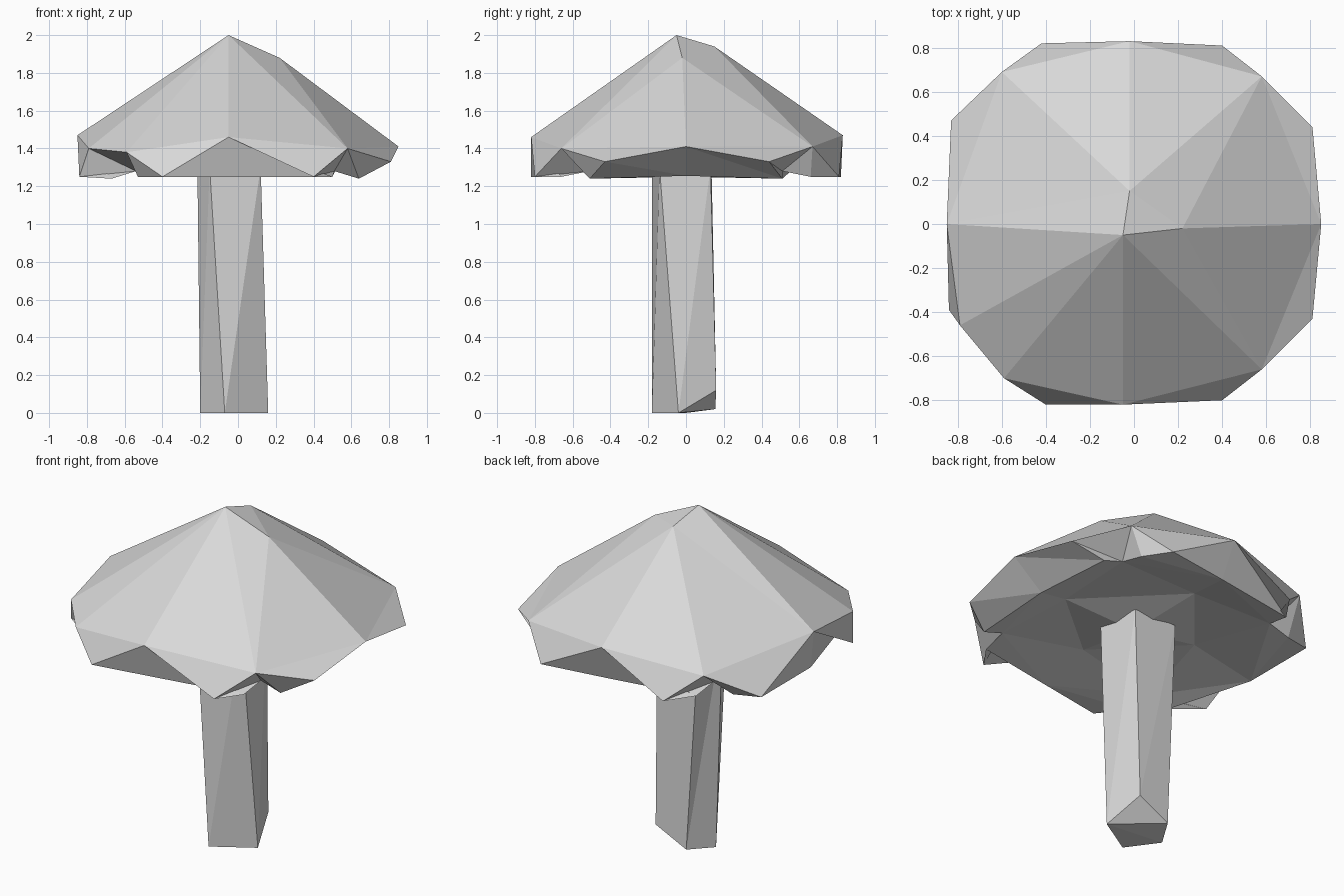
import bpy
import bmesh
from mathutils import Vector

default_cube = bpy.data.objects.get("Cube")
if default_cube:
    bpy.data.objects.remove(default_cube, do_unlink=True)

shade = (0.69, 0.69, 0.69, 1)
grey = bpy.data.materials.new("plain_grey")
grey.use_nodes = True
grey.diffuse_color = shade
grey.node_tree.nodes["Principled BSDF"].inputs["Base Color"].default_value = shade


def build_object(name, faces):
    """Make a flat shaded mesh from faces given as loops of points."""
    bm = bmesh.new()
    for loop in faces:
        bm.faces.new([bm.verts.new(Vector(point)) for point in loop])
    bmesh.ops.remove_doubles(bm, verts=bm.verts, dist=0.001)
    bmesh.ops.triangulate(bm, faces=bm.faces)
    bmesh.ops.recalc_face_normals(bm, faces=bm.faces)
    mesh = bpy.data.meshes.new(name)
    bm.to_mesh(mesh)
    bm.free()
    mesh.materials.append(grey)
    bpy.context.collection.objects.link(bpy.data.objects.new(name, mesh))


# Cap: peaks and the scalloped rim, counter-clockwise from the front arch
peak = (-0.05, -0.05, 2.0)
back_peak = (-0.02, 0.15, 1.94)
side_peak = (0.22, -0.02, 1.88)
front_arch = (-0.05, -0.82, 1.46)
left_arch = (0.85, 0, 1.41)
back_arch = (-0.02, 0.83, 1.47)
right_arch = (-0.85, 0, 1.47)
front_left = [(0.4, -0.8, 1.25), (0.58, -0.66, 1.4), (0.81, -0.43, 1.33)]
back_left = [(0.81, 0.44, 1.33), (0.58, 0.67, 1.41), (0.4, 0.81, 1.25)]
back_right = [(-0.42, 0.82, 1.25), (-0.6, 0.69, 1.4), (-0.83, 0.47, 1.25)]
front_right = [(-0.84, -0.39, 1.25), (-0.79, -0.46, 1.4),
               (-0.59, -0.7, 1.38), (-0.4, -0.82, 1.25)]
arches = [front_arch, left_arch, back_arch, right_arch]
corners = [front_left, back_left, back_right, front_right]

faces = []

# Upper slopes fan out from the three peaks to the high rim points
fans = [
    (peak, [right_arch, front_right[1], front_right[2], front_arch, front_left[1]]),
    (side_peak, [front_left[1], left_arch, back_left[1]]),
    (back_peak, [back_left[1], back_arch, back_right[1], right_arch]),
]
for top, rim in fans:
    faces += [(top, a, b) for a, b in zip(rim, rim[1:])]
faces += [(peak, front_left[1], side_peak), (side_peak, back_left[1], back_peak),
          (back_peak, right_arch, peak), (peak, side_peak, back_peak)]

# Hanging corner flaps, folded skirt and hollow underside, one quadrant at a time
inner_arches = [(0, -0.75, 1.25), (0.66, 0, 1.255), (0, 0.75, 1.25), (-0.83, 0, 1.25)]
hollow_ring = [(0, -0.43, 1.33), (0.43, -0.07, 1.33), (-0.07, 0.43, 1.33), (-0.43, 0, 1.33)]
signs = [(1, -1), (1, 1), (-1, 1), (-1, -1)]
stem_joint = (0, 0, 1.26)
for i, corner in enumerate(corners):
    j = (i + 1) % len(corners)
    sx, sy = signs[i]
    shift = -0.03 if sx < 0 else 0
    tips = [(sx * 0.5 + shift, sy * 0.66, 1.25), (sx * 0.51 + shift, sy * 0.51, 1.28),
            (sx * 0.64 + shift, sy * 0.51, 1.24)]
    if i % 2:
        tips.reverse()
    faces.append((arches[i], corner[0], corner[1]))
    faces.append((corner[-2], corner[-1], arches[j]))
    notch = [tips[1]] * (len(corner) - 2)
    outer = [arches[i], *corner, arches[j]]
    inner = [inner_arches[i], tips[0], *notch, tips[2], inner_arches[j]]
    for k in range(len(outer) - 1):
        faces.append((outer[k], outer[k + 1], inner[k + 1]))
        faces.append((outer[k], inner[k + 1], inner[k]))
    # Fan the underside from the notch so the hollow stays clean
    border = [tips[2], inner_arches[j], hollow_ring[j], hollow_ring[i],
              inner_arches[i], tips[0]]
    faces += [(tips[1], a, b) for a, b in zip(border, border[1:])]
    faces.append((hollow_ring[i], hollow_ring[j], stem_joint))
# Drop collapsed triangles where the notch point repeats
faces = [f for f in faces if len(set(f)) == len(f)]
build_object("cap", faces)

# Stem: five uneven sides with a cut back corner at the foot
foot = [(-0.07, -0.18, 0), (0.16, -0.04, 0), (0.09, 0.16, 0.12),
        (-0.11, 0.155, 0.02), (-0.2, 0, 0)]
head = [(-0.15, -0.18, 1.3), (0.12, -0.14, 1.3), (0.1, 0.13, 1.3),
        (-0.18, 0.135, 1.3), (-0.215, -0.04, 1.3)]
stem_faces = [foot, head]
for i in range(len(foot)):
    j = (i + 1) % len(foot)
    stem_faces += [(foot[i], head[j], head[i]), (foot[i], foot[j], head[j])]
build_object("stem", stem_faces)
